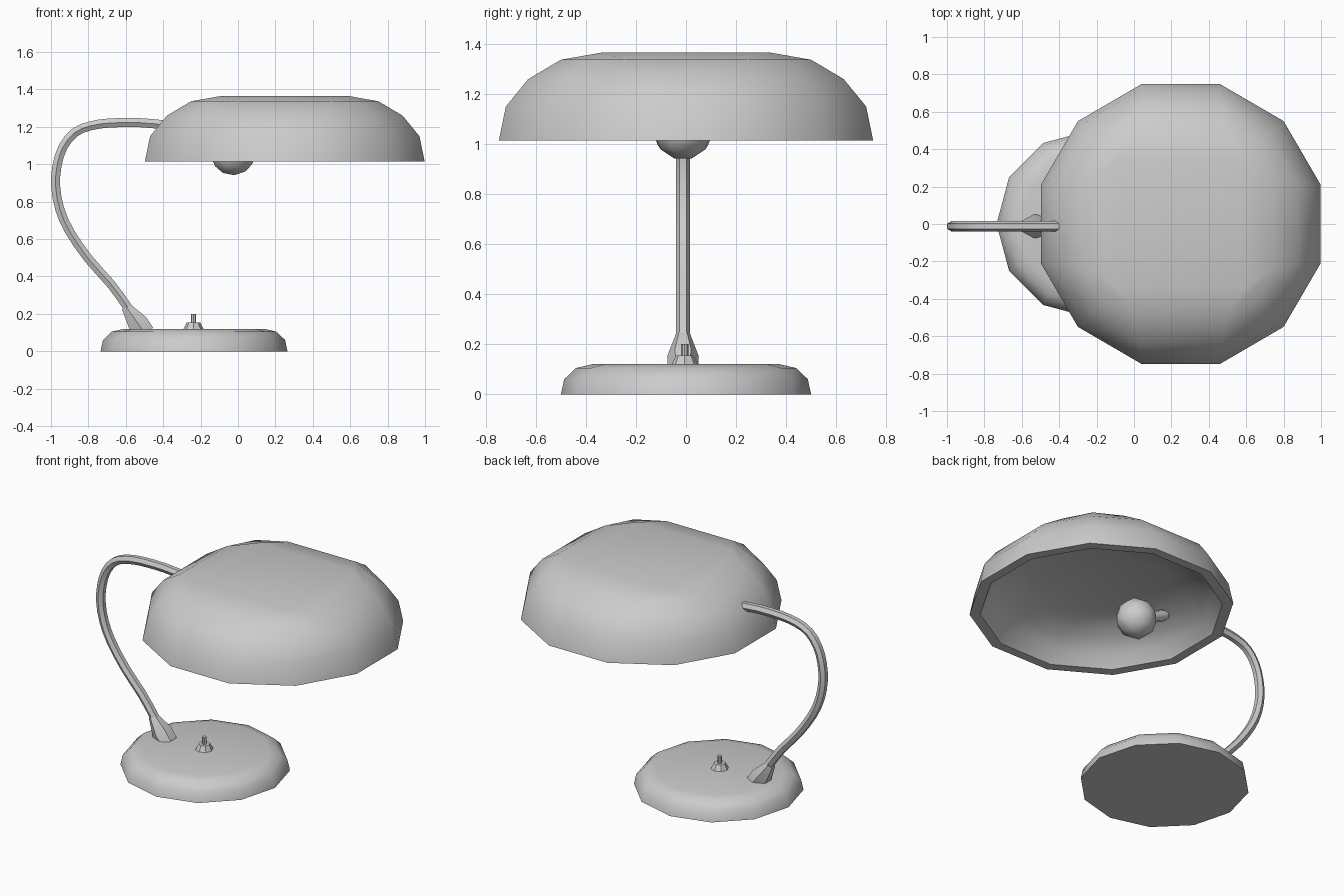
import bpy, bmesh, math
from mathutils import Vector, Matrix

if "Cube" in bpy.data.objects:
    bpy.data.objects.remove(bpy.data.objects["Cube"])


def finish(name, bm, angle=35):
    bmesh.ops.recalc_face_normals(bm, faces=bm.faces[:])
    mesh = bpy.data.meshes.new(name)
    bm.to_mesh(mesh)
    bm.free()
    ob = bpy.data.objects.new(name, mesh)
    bpy.context.collection.objects.link(ob)
    bpy.ops.object.select_all(action='DESELECT')
    ob.select_set(True)
    bpy.context.view_layer.objects.active = ob
    bpy.ops.object.shade_smooth_by_angle(angle=math.radians(angle))
    return ob


def ring12(bm, a, b, c, z):
    # twelve-sided ring: a = half width, b = half side length, c = corner position
    out = []
    for q in range(4):
        rot = Matrix.Rotation(q * math.pi / 2, 3, 'Z')
        for x, y in ((c, c), (b, a), (-b, a)):
            out.append(bm.verts.new(rot @ Vector((x, y, z))))
    return out


def bridge(bm, r0, r1):
    n = len(r0)
    for i in range(n):
        j = (i + 1) % n
        bm.faces.new((r0[i], r0[j], r1[j], r1[i]))


def grid_cap(bm, r, s, z):
    # 3 x 3 quad cap with a square centre
    inner = [bm.verts.new((x * s, y * s, z)) for x, y in ((1, 1), (-1, 1), (-1, -1), (1, -1))]
    for q in range(4):
        k = 3 * q
        bm.faces.new((r[k - 1], r[k], r[k + 1], inner[q]))
        bm.faces.new((r[k + 1], r[k + 2], inner[(q + 1) % 4], inner[q]))
    bm.faces.new(inner)


def loft(bm, levels):
    rings = [ring12(bm, *lv) for lv in levels]
    for r0, r1 in zip(rings, rings[1:]):
        bridge(bm, r0, r1)
    return rings


def rounded(pts):
    # halve every inner span along a smooth curve through the points
    out = [pts[0]]
    for i in range(len(pts) - 1):
        p = [Vector(pts[max(0, min(k, len(pts) - 1))]) for k in (i - 1, i, i + 1, i + 2)]
        out += [tuple((-p[0] + 9 * p[1] + 9 * p[2] - p[3]) / 16), pts[i + 1]]
    return out


def tube(name, path, radii, sides, y=-0.012, angle=35):
    # swept tube along a path in the xz plane
    bm = bmesh.new()
    pts = [Vector((x, y, z)) for x, z in path]
    yax = Vector((0, 1, 0))
    rings = []
    for i, p in enumerate(pts):
        t = (pts[min(i + 1, len(pts) - 1)] - pts[max(i - 1, 0)]).normalized()
        u = yax.cross(t)
        rings.append([bm.verts.new(p + radii[i] * (yax * math.cos(f) + u * math.sin(f)))
                      for f in (2 * math.pi * k / sides for k in range(sides))])
    for r0, r1 in zip(rings, rings[1:]):
        bridge(bm, r0, r1)
    bm.faces.new(rings[0])
    bm.faces.new(rings[-1])
    return finish(name, bm, angle)


# shade: domed outer shell, shallower inner bowl and flat rim
bm = bmesh.new()
outer = [(.748, .21, .55, 1.015), (.72, .21, .53, 1.15), (.63, .22, .475, 1.26), (.50, .24, .41, 1.337)]
inner = [(.69, .19, .505, 1.015), (.64, .18, .47, 1.09), (.56, .18, .415, 1.15), (.44, .18, .35, 1.195)]
ro, ri = loft(bm, outer), loft(bm, inner)
grid_cap(bm, ro[-1], .34, 1.365)
grid_cap(bm, ri[-1], .29, 1.22)
bridge(bm, ro[0], ri[0])
shade = finish("shade", bm)
shade.location.x = 0.25

# base: low twelve-sided dome, turned so corners lie on the axes
bm = bmesh.new()
levels = [(r * .966, r * .259, r * .707, z) for r, z in ((.5, 0), (.487, .06), (.44, .105), (.375, .12))]
rb = loft(bm, levels)
bm.faces.new(rb[-1])
bm.faces.new(rb[0])
bmesh.ops.rotate(bm, verts=bm.verts[:], matrix=Matrix.Rotation(math.pi / 4, 3, 'Z'))
base = finish("base", bm)
base.location.x = -0.235

# curved arm from base to shade
arm = rounded([(-.56, .19), (-.60, .25), (-.68, .36), (-.80, .495), (-.90, .64), (-.953, .76), (-.975, .88),
               (-.968, .99), (-.937, 1.09), (-.875, 1.168), (-.79, 1.205), (-.68, 1.221), (-.52, 1.222), (-.39, 1.21)])
tube("arm", arm, [.028] * len(arm), 6)

# flared collar at the foot of the arm
tube("arm_collar", [(-.495, .095), (-.537, .152), (-.60, .24)], [.06, .063, .029], 6)

# bulb with its narrow neck, tilted towards the arm
d = Vector((-.9, .42)).normalized()
prof = [(-.12, .012), (-.105, .062), (-.06, .108), (0, .124), (.055, .108), (.1, .065),
        (.12, .034), (.15, .038), (.18, .03), (.21, .036), (.25, .026)]
tube("bulb", [(-.03 + d.x * t, 1.06 + d.y * t) for t, r in prof], [r for t, r in prof], 10, angle=50)

# switch: conical foot and little lever
for name, r0, r1, z0, z1 in (("switch_foot", .058, .035, .11, .155), ("switch_lever", .014, .014, .15, .2)):
    tube(name, [(-.238, z0), (-.238, z1)], [r0, r1], 8, y=-.005)
